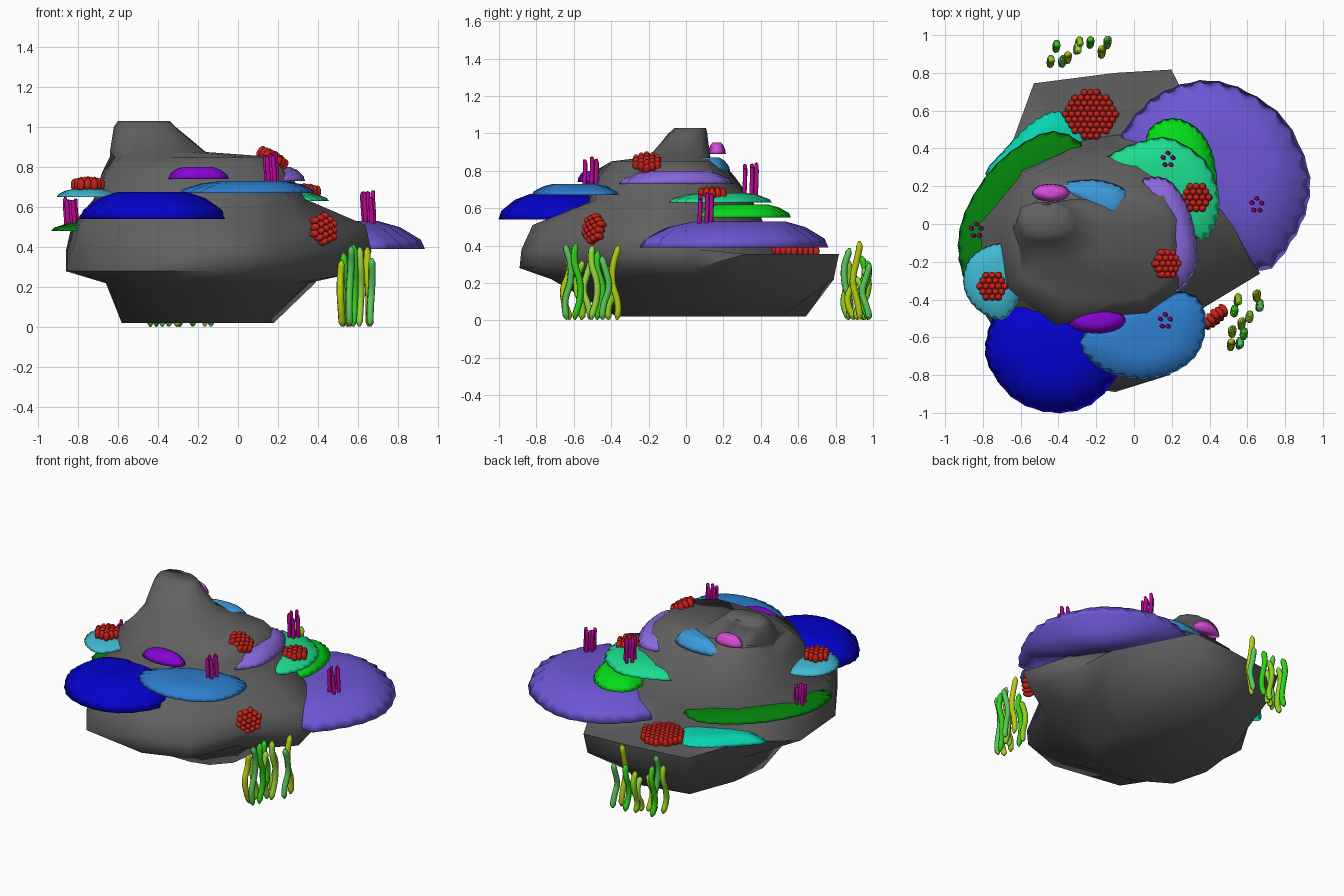
import bpy, bmesh, math, random
from mathutils import Vector, Matrix

if "Cube" in bpy.data.objects:
    bpy.data.objects.remove(bpy.data.objects["Cube"])
random.seed(4)

def material(name, rgb):
    m = bpy.data.materials.new(name)
    m.diffuse_color = (*[c ** 2.2 for c in rgb], 1)
    m.use_nodes = True
    m.node_tree.nodes["Principled BSDF"].inputs["Base Color"].default_value = m.diffuse_color
    return m

def finish(bm, name, mat, angle=40):
    bmesh.ops.recalc_face_normals(bm, faces=bm.faces)
    me = bpy.data.meshes.new(name)
    bm.to_mesh(me)
    bm.free()
    ob = bpy.data.objects.new(name, me)
    bpy.context.collection.objects.link(ob)
    me.materials.append(mat)
    bpy.ops.object.select_all(action='DESELECT')
    bpy.context.view_layer.objects.active = ob
    ob.select_set(True)
    bpy.ops.object.shade_smooth_by_angle(angle=math.radians(angle))

def loft(bm, rings):
    loops = [[bm.verts.new(p) for p in r] for r in rings]
    n = len(loops[0])
    for a, b in zip(loops, loops[1:]):
        for i in range(n):
            bm.faces.new((a[i], a[(i + 1) % n], b[(i + 1) % n], b[i]))
    bm.faces.new(loops[0][::-1])
    bm.faces.new(loops[-1])

# Rock: stacked rings, each with height, lift of its back half and 13 radii at these angles
ANGLES = [math.radians(a) for a in (5, 30, 70, 90, 120, 150, 180, 210, 240, 270, 290, 315, 341)]
ROCK = [
    (.02, 0, (.23, .32, .54, .64, .66, .52, .48, .48, .42, .37, .36, .32, .26)),
    (.22, 0, (.46, .56, .84, .79, .82, .62, .56, .63, .76, .72, .68, .56, .47)),
    (.28, .075, (.66, .64, .87, .80, .86, .67, .76, .84, .94, .89, .84, .62, .77)),
    (.38, -.03, (.68, .56, .50, .47, .50, .60, .76, .84, .94, .88, .85, .64, .81)),
    (.51, 0, (.60, .46, .43, .42, .46, .57, .73, .80, .87, .82, .76, .61, .78)),
    (.64, 0, (.42, .40, .36, .35, .41, .55, .62, .67, .62, .50, .52, .50, .46)),
    (.77, 0, (.36, .32, .24, .22, .28, .52, .58, .65, .62, .47, .49, .47, .37)),
    (.85, 0, (.27, .24, .14, .11, .17, .38, .54, .56, .46, .40, .42, .40, .30)),
]
PEAK = [(.875, -.40, -.03, (.24, .22, .17, .15, .17, .21, .24, .23, .19, .17, .18, .21, .24)),
        (1.0, -.46, .01, (.15, .14, .11, .10, .12, .16, .16, .15, .12, .10, .10, .12, .15)),
        (1.03, -.46, .02, (.12, .11, .09, .08, .10, .13, .14, .12, .09, .08, .08, .09, .12))]
def ring(z, lift, radii, cx=-.1, cy=0):
    return [(cx + r * math.cos(a), cy + r * math.sin(a), z + (lift if math.sin(a) > .4 else 0))
            for a, r in zip(ANGLES, radii)]
bm = bmesh.new()
loft(bm, [ring(*r) for r in ROCK] + [ring(z, 0, r, cx, cy) for z, cx, cy, r in PEAK])
finish(bm, "rock", material("rock_grey", (.38, .38, .38)), 70)

# Shelf corals: smooth closed outline, flat underside, low dome with a pleated rim
def smooth_loop(pts, n):
    P = [Vector(p) for p in pts]
    k, out = len(P), []
    for i in range(n):
        u = i * k / n
        j, t = int(u), u % 1
        a, b, c, d = (P[(j + q) % k] for q in (-1, 0, 1, 2))
        out.append(.5 * (2 * b + (c - a) * t + (2 * a - 5 * b + 4 * c - d) * t * t
                         + (3 * b - a - 3 * c + d) * t ** 3))
    return out

def shelf(name, z0, z1, rgb, pts, n=48):
    loop = smooth_loop(pts, n)
    c = sum(loop, Vector((0, 0))) / n
    rows = []
    for s, h, pleat in ((1, 0, .008), (.92, .34, .04), (.72, .78, .008), (.48, 1, 0), (.2, 1, 0)):
        row = []
        for i, p in enumerate(loop):
            w = pleat if i % 2 else -pleat
            q = c + (p - c) * (s + w)
            row.append((q.x, q.y, z0 + (z1 - z0) * h))
        rows.append(row)
    bm = bmesh.new()
    loft(bm, rows)
    finish(bm, name, material(name + "_colour", rgb), 180)

def oval(cx, cy, rx, ry):
    return [(cx + rx * math.cos(i * math.pi / 4), cy + ry * math.sin(i * math.pi / 4)) for i in range(8)]

shelf("violet_shelf", .39, .53, (.43, .34, .83),
      [(-.07, .42), (.05, .62), (.2, .72), (.4, .76), (.6, .7), (.8, .55), (.92, .3), (.92, .1),
       (.83, -.1), (.68, -.25), (.4, -.15), (.1, .12)])
shelf("deep_blue_shelf", .54, .675, (.05, .03, .8),
      [(-.78, -.6), (-.77, -.75), (-.63, -.93), (-.42, -1), (-.22, -.95), (-.08, -.78), (-.08, -.6),
       (-.2, -.42), (-.45, -.38), (-.7, -.44)])
shelf("mid_blue_shelf", .67, .73, (.19, .49, .8),
      [(-.28, -.6), (-.2, -.75), (0, -.82), (.2, -.79), (.34, -.68), (.38, -.5), (.3, -.37), (0, -.38)])
shelf("purple_shelf", .74, .80, (.52, .05, .82), oval(-.2, -.51, .155, .07))
shelf("cyan_shelf", .65, .69, (.26, .72, .82),
      [(-.88, -.2), (-.9, -.34), (-.82, -.46), (-.68, -.5), (-.58, -.3), (-.67, -.12), (-.78, -.12)])
shelf("dark_green_shelf", .48, .53, (.05, .5, .08),
      [(-.27, .4), (-.42, .49), (-.6, .42), (-.77, .27), (-.9, .05), (-.93, -.15), (-.87, -.32),
       (-.68, -.3), (-.55, -.05), (-.4, .2)])
shelf("teal_shelf", .345, .40, (.06, .83, .69),
      [(-.78, .25), (-.68, .4), (-.54, .54), (-.4, .6), (-.28, .52), (-.25, .35), (-.5, .2)])
shelf("bright_green_shelf", .55, .62, (.05, .86, .12),
      [(.07, .48), (.2, .56), (.34, .5), (.42, .35), (.43, .12), (.3, 0), (.1, .25)])
shelf("spring_green_shelf", .63, .68, (.13, .86, .55),
      [(-.23, .28), (-.1, .38), (.05, .44), (.2, .45), (.38, .33), (.45, .15), (.43, 0), (.35, -.09),
       (.2, 0), (0, .18)])
shelf("lilac_shelf", .73, .80, (.53, .4, .86),
      [(.03, .2), (.1, .25), (.2, .22), (.29, .08), (.33, -.1), (.32, -.25), (.22, -.36), (.14, -.25),
       (.12, 0)])
shelf("upper_blue_shelf", .80, .87, (.25, .6, .86),
      [(-.4, .2), (-.22, .235), (-.06, .19), (-.01, .1), (-.06, .02), (-.18, .04), (-.28, .1)])
shelf("pink_shelf", .89, .95, (.85, .3, .85), oval(-.44, .165, .1, .048))

# Red bud corals: hexagonal patches of stubby rounded buds along a normal
RED = material("bud_red", (.78, .15, .12))
def buds(name, centre, normal, ru, rv):
    bm = bmesh.new()
    rot = Vector((0, 0, 1)).rotation_difference(Vector(normal)).to_matrix().to_4x4()
    base = Matrix.Translation(centre) @ rot
    d = .033
    for j in range(-6, 7):
        for i in range(-6, 7):
            x, y = (i + .5 * (j % 2)) * d, j * d * .87
            f = (x / ru) ** 2 + (y / rv) ** 2
            if f < 1:
                m = base @ Matrix.Translation((x, y, .012 * (1 - f))) @ Matrix.Diagonal((1, 1, 1.7, 1))
                bmesh.ops.create_icosphere(bm, subdivisions=2, radius=.0195, matrix=m)
    finish(bm, name, RED, 60)

buds("back_buds", (-.23, .58, .37), (0, .05, 1), .14, .125)
buds("left_buds", (-.75, -.33, .71), (0, 0, 1), .068, .068)
buds("upper_buds", (.17, -.21, .84), (.5, 0, .85), .075, .07)
buds("right_buds", (.33, .14, .675), (0, 0, 1), .068, .068)
buds("front_buds", (.425, -.49, .49), (.6, -.75, .15), .075, .075)

# Tubes swept along points, tapering at both ends
def tube(name, pts, radius, mat, tip):
    cu = bpy.data.curves.new(name, 'CURVE')
    cu.dimensions = '3D'
    cu.bevel_depth, cu.bevel_resolution, cu.resolution_u = radius, 2, 4
    cu.use_fill_caps = True
    sp = cu.splines.new('BEZIER')
    sp.bezier_points.add(len(pts) - 1)
    for k, (bp, p) in enumerate(zip(sp.bezier_points, pts)):
        bp.co = p
        bp.handle_left_type = bp.handle_right_type = 'AUTO'
        bp.radius = tip if k in (0, len(pts) - 1) else 1
    cu.materials.append(mat)
    bpy.context.collection.objects.link(bpy.data.objects.new(name, cu))

# Magenta finger corals: rings of five fingers
MAGENTA = material("finger_magenta", (.72, .06, .58))
for c, (x, y, z) in enumerate([(-.835, -.035, .49), (.18, .34, .66), (.165, -.515, .71), (.65, .1, .5)]):
    for k in range(5):
        a = k * math.tau / 5 + .3
        px, py = x + .027 * math.cos(a), y + .034 * math.sin(a)
        h = random.uniform(.14, .185)
        tube(f"finger_coral_{c}_{k}",
             [(px, py, z), (px + .003, py, z + .02), (px - .003, py + .003, z + h - .015), (px, py, z + h)],
             .0115, MAGENTA, .7)

# Seaweed clumps: wavy blades beside the rock
GREENS = [material(f"weed_green_{i}", c) for i, c in enumerate(
    [(.55, .82, .12), (.2, .82, .12), (.7, .8, .08), (.35, .78, .35), (.6, .85, .25)])]
FRONT = [(.55, -.4), (.53, -.46), (.65, -.38), (.665, -.43), (.57, -.53), (.52, -.57), (.58, -.58),
         (.515, -.64), (.56, -.63), (.61, -.49)]
BACK = [(-.44, .86), (-.41, .94), (-.35, .88), (-.38, .86), (-.3, .93),
        (-.29, .96), (-.23, .96), (-.17, .91), (-.14, .96)]
for side, clump in (("front", FRONT), ("back", BACK)):
    for k, (x, y) in enumerate(clump):
        h, ph = random.uniform(.22, .42), random.uniform(0, 6)
        pts = []
        for t in (0, .06, .25, .5, .75, .94, 1):
            pts.append((x + .005 * math.sin(5 * t + ph), y + .018 * math.sin(7 * t + ph), .004 + h * t))
        tube(f"{side}_seaweed_{k}", pts, .018, GREENS[k % 5], .35)
